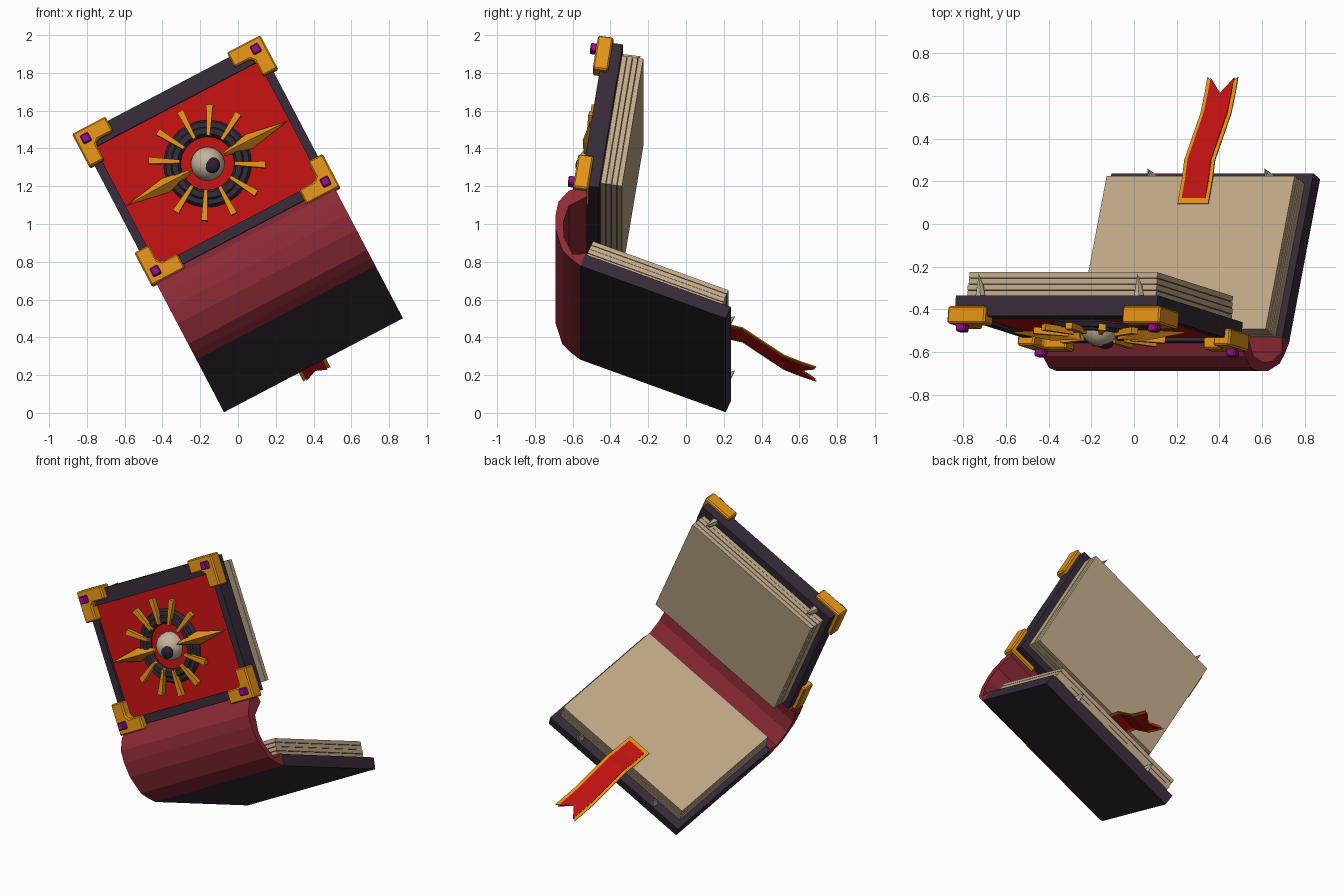
import bpy, bmesh, random
from math import radians, sin, cos, pi
from mathutils import Matrix, Vector

random.seed(4)
if "Cube" in bpy.data.objects:
    bpy.data.objects.remove(bpy.data.objects["Cube"])


def material(name, r, g, b):
    lin = [((c / 255 + 0.055) / 1.055) ** 2.4 for c in (r, g, b)] + [1]
    m = bpy.data.materials.new(name)
    m.use_nodes = True
    m.diffuse_color = lin
    m.node_tree.nodes["Principled BSDF"].inputs["Base Color"].default_value = lin
    return m


LEATHER = material("dark leather", 53, 42, 56)
MAROON = material("maroon spine", 142, 42, 54)
RED = material("bright red", 192, 18, 18)
GOLD = material("gold", 226, 146, 22)
PAGE = material("parchment", 192, 168, 136)
GAP = material("page shadow", 92, 78, 60)
GEM = material("purple gem", 150, 14, 142)
IVORY = material("ivory", 196, 180, 154)
RING = material("charcoal", 50, 42, 54)
PUPIL = material("pupil", 46, 28, 50)

# Whole book leans sideways; each cover has its own frame hinged on the spine
LEAN = Matrix.Rotation(radians(-27.7), 4, 'Y')
MID = 0.471
HALF = 0.535


def hinge(y, z, degrees):
    return LEAN @ Matrix.Translation((MID, y, z)) @ Matrix.Rotation(radians(degrees), 4, 'X')


FRONT = hinge(-0.531, 0.845, 81.6)     # local z points outward
BACK = hinge(-0.56, 0.352, -22.2)      # local z points inward
SECTION = LEAN @ Matrix.Translation((MID, 0, 0)) @ Matrix(
    ((0, 0, 1, 0), (1, 0, 0, 0), (0, 1, 0, 0), (0, 0, 0, 1)))


def finish(name, bm, mat, frame, bevel=0.0):
    bmesh.ops.recalc_face_normals(bm, faces=bm.faces)
    me = bpy.data.meshes.new(name)
    bm.to_mesh(me)
    bm.free()
    me.materials.append(mat)
    ob = bpy.data.objects.new(name, me)
    bpy.context.collection.objects.link(ob)
    ob.matrix_world = frame
    if bevel:
        mod = ob.modifiers.new("bevel", 'BEVEL')
        mod.width = bevel
        mod.segments = 1
    return ob


def prism(name, outline, z0, z1, mat, frame, bevel=0.0):
    bm = bmesh.new()
    face = bm.faces.new([bm.verts.new((x, y, z0)) for x, y in outline])
    ext = bmesh.ops.extrude_face_region(bm, geom=[face])
    top = [v for v in ext["geom"] if isinstance(v, bmesh.types.BMVert)]
    bmesh.ops.translate(bm, verts=top, vec=(0, 0, z1 - z0))
    return finish(name, bm, mat, frame, bevel)


def box(name, x0, x1, y0, y1, z0, z1, mat, frame, bevel=0.0):
    return prism(name, [(x0, y0), (x1, y0), (x1, y1), (x0, y1)], z0, z1, mat, frame, bevel)


def hull(name, points, mat, frame):
    bm = bmesh.new()
    for p in points:
        bm.verts.new(p)
    bmesh.ops.convex_hull(bm, input=bm.verts)
    return finish(name, bm, mat, frame)


def ball(name, radius, centre, scale, mat, frame):
    bm = bmesh.new()
    bmesh.ops.create_uvsphere(bm, u_segments=20, v_segments=12, radius=radius)
    ob = finish(name, bm, mat, frame @ Matrix.Translation(centre) @ Matrix.Diagonal((1, 1, scale, 1)))
    ob.data.shade_smooth()
    return ob


# Covers
box("front_cover", -HALF, HALF, -0.015, 0.85, -0.073, 0, LEATHER, FRONT)
box("back_cover", -HALF, HALF, 0, 0.832, 0, 0.073, LEATHER, BACK)

# Raised border and red panel on the front cover
PX, PY0, PY1 = 0.488, 0.04, 0.757
box("border_bottom", -HALF, HALF, -0.015, PY0, 0, 0.025, LEATHER, FRONT)
box("border_top", -HALF, HALF, PY1, 0.85, 0, 0.025, LEATHER, FRONT)
for side in (-1, 1):
    box("border_side", side * PX, side * HALF, PY0, PY1, 0, 0.025, LEATHER, FRONT)
box("red_panel", -PX, PX, PY0, PY1, 0, 0.008, RED, FRONT)

# Curved spine
outer = [(-0.53, 0.835), (-0.62, 0.80), (-0.675, 0.735), (-0.69, 0.66), (-0.69, 0.566),
         (-0.655, 0.446), (-0.61, 0.395), (-0.56, 0.352)]
inner = [(-0.53, 0.425), (-0.60, 0.42), (-0.645, 0.52), (-0.65, 0.61), (-0.62, 0.71), (-0.525, 0.765)]
prism("spine", outer + inner, -HALF, HALF, MAROON, SECTION)


# Page stacks: separate sheaves over a darker core
def pages(name, y0, y1, z0, z1, frame):
    layers = 4
    step = (z1 - z0) / layers
    box(name + "_core", -0.488, 0.488, y0 + 0.01, y1 - 0.01, z0, z0 + step * 3.5, GAP, frame)
    for i in range(layers):
        j = 0 if i == layers - 1 else random.uniform(-0.004, 0.006)
        a, b = sorted((z0 + step * i + step * 0.1, z0 + step * (i + 1)))
        box(name + "_sheaf", -0.498 + j, 0.498 - j, y0, y1 - j, a, b, PAGE, frame)


pages("front_pages", 0.03, 0.80, -0.073, -0.19, FRONT)
pages("back_pages", 0.0, 0.775, 0.073, 0.179, BACK)


# Teeth on the inner cover ledges
def tooth(name, x, y, z, lean, height, frame):
    r = 0.026
    ring = [(x + r * cos(a * pi / 3), y + r * sin(a * pi / 3), z) for a in range(6)]
    mid = [(x + (px - x) * 0.55, y + (py - y) * 0.55, z + height * 0.5) for px, py, _ in ring]
    hull(name, ring + mid + [(x, y + lean, z + height)], IVORY, frame)


for side in (-1, 1):
    tooth("front_tooth", side * 0.42, 0.823, -0.07, 0.03, -0.105, FRONT)
    tooth("back_tooth", side * 0.31, 0.803, 0.07, 0.025, 0.07, BACK)

# Gold corner brackets with gems
X, Y0, Y1, W, L = 0.563, -0.045, 0.872, 0.088, 0.2
for sx in (-1, 1):
    for cy, sy in ((Y0, 1), (Y1, -1)):
        shape = [(0, 0), (L, 0), (L, W), (W + 0.02, W), (W, W + 0.02), (W, L), (0, L)]
        pts = [(sx * (X - a), cy + sy * b) for a, b in shape]
        prism("corner_bracket", pts, -0.02, 0.062, GOLD, FRONT, 0.008)
        gx, gy = sx * (X - 0.055), cy + sy * 0.057
        box("corner_gem", gx - 0.024, gx + 0.024, gy - 0.024, gy + 0.024, 0.05, 0.095, GEM, FRONT, 0.006)

# Sunburst emblem: ring, rays and eye
EMBLEM = FRONT @ Matrix.Translation((0, 0.4, 0))


def ring(name, major, minor, z):
    bm = bmesh.new()
    sides, n = 6, 24
    loops = [[bm.verts.new(((major + minor * cos(t * 2 * pi / sides)) * cos(a * 2 * pi / n),
                            (major + minor * cos(t * 2 * pi / sides)) * sin(a * 2 * pi / n),
                            z + minor * sin(t * 2 * pi / sides))) for t in range(sides)] for a in range(n)]
    for a in range(n):
        p, q = loops[a], loops[(a + 1) % n]
        for t in range(sides):
            u = (t + 1) % sides
            bm.faces.new((p[t], q[t], q[u], p[u]))
    finish(name, bm, RING, EMBLEM)


ring("emblem_inner_ring", 0.172, 0.03, 0.024)
ring("emblem_outer_ring", 0.208, 0.026, 0.016)

for k in range(12):
    turn = EMBLEM @ Matrix.Rotation(k * pi / 6, 4, 'Z')
    if k % 6 == 0:
        hull("long_ray", [(0.1, 0.012, 0.04), (0.1, -0.012, 0.04), (0.1, 0, 0.07), (0.25, 0.042, 0.03),
                          (0.25, -0.042, 0.03), (0.25, 0, 0.075), (0.48, 0, 0.035)], GOLD, turn)
    else:
        prism("short_ray", [(0.145, -0.009), (0.31, -0.018), (0.31, 0.018), (0.145, 0.009)],
              0.035, 0.066, GOLD, turn)

ball("eyeball", 0.09, (0, 0, 0.012), 1, IVORY, EMBLEM)
ball("pupil", 0.042, (0.018, -0.028, 0.082), 0.65, PUPIL, EMBLEM)


# Ribbon bookmark with a forked end
def ribbon(name, half, start, end, thickness, mat):
    path = [(start, 0.29 - (start - 0.095) * 0.4), (0.22, 0.243), (0.3, 0.222), (0.42, 0.132),
            (0.52, 0.058), (0.61, 0.018), (end, -0.012)]
    bm = bmesh.new()
    rows = []
    for i, (y, z) in enumerate(path):
        last = i == len(path) - 1
        rows.append([bm.verts.new((x, y - (0.075 if last and x == 0 else 0), z + (0.025 if last and x == 0 else 0)))
                     for x in (-half, 0, half)])
    for a, b in zip(rows, rows[1:]):
        for i in range(2):
            bm.faces.new((a[i], a[i + 1], b[i + 1], b[i]))
    ob = finish(name, bm, mat, LEAN @ Matrix.Translation((0.465, 0, 0)))
    mod = ob.modifiers.new("thickness", 'SOLIDIFY')
    mod.thickness = thickness
    mod.offset = 0


ribbon("ribbon_trim", 0.081, 0.095, 0.69, 0.006, GOLD)
ribbon("ribbon_face", 0.062, 0.12, 0.683, 0.014, RED)
